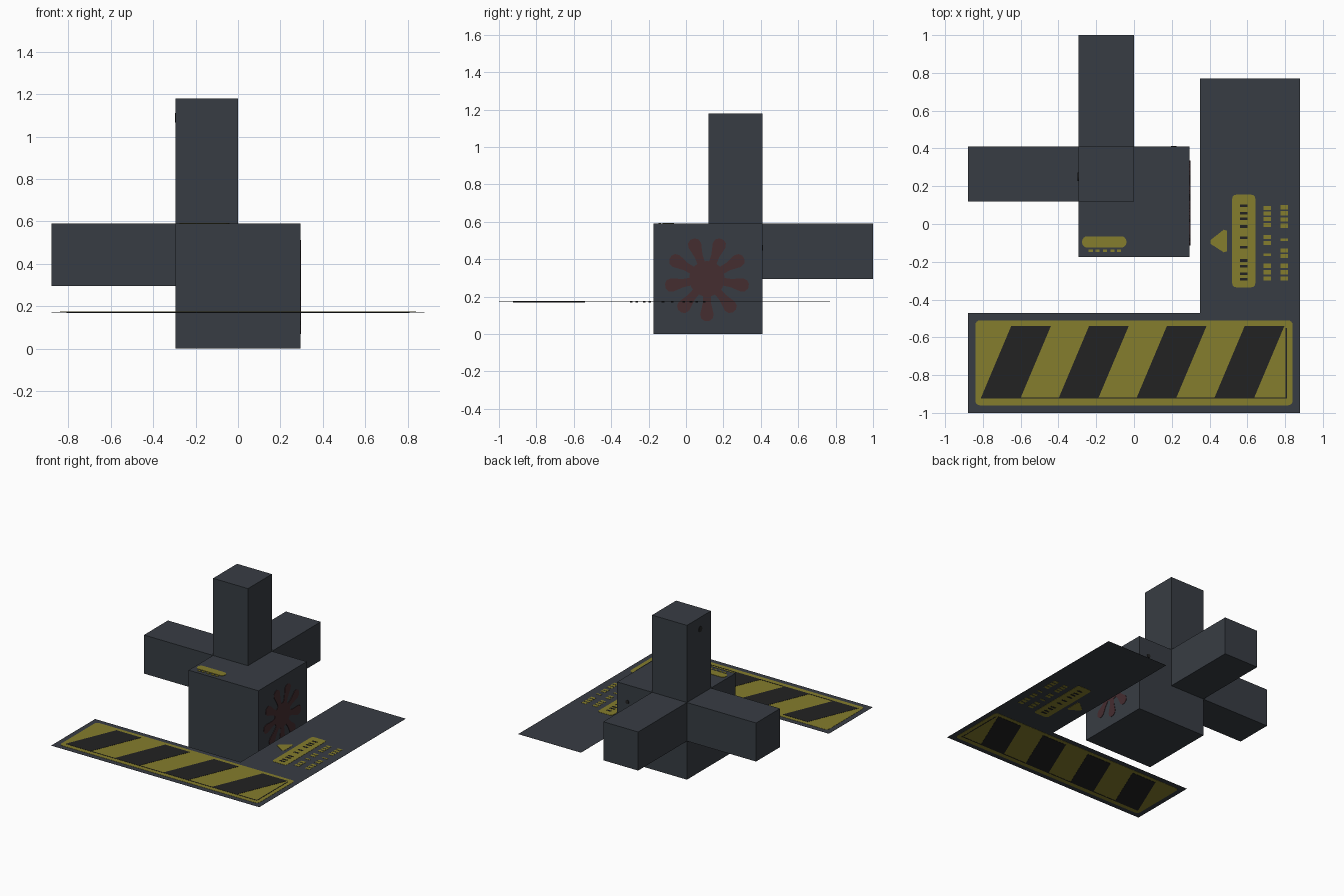
import bpy, math

if "Cube" in bpy.data.objects:
    bpy.data.objects.remove(bpy.data.objects["Cube"])


def material(name, rgb):
    m = bpy.data.materials.new(name)
    m.diffuse_color = (*rgb, 1)
    m.use_nodes = True
    m.node_tree.nodes["Principled BSDF"].inputs["Base Color"].default_value = m.diffuse_color
    return m


GREY = material("slate grey", (0.039, 0.046, 0.057))
YELLOW = material("hazard yellow", (0.235, 0.205, 0.026))
BLACK = material("stripe black", (0.016, 0.016, 0.016))
RED = material("dark red", (0.060, 0.026, 0.030))


def top(u, v, h): return (u, v, h)
def side(u, v, h): return (h, u, v)
def back(u, v, h): return (u, h, v)


def prisms(name, polys, mapping, lo, hi, mat):
    """Extrude flat outlines between two heights along the mapped axis."""
    verts, faces = [], []
    for p in polys:
        b, n = len(verts), len(p)
        verts += [mapping(u, v, lo) for u, v in p]
        verts += [mapping(u, v, hi) for u, v in p]
        rev = mapping is back
        fs = [list(range(b + n - 1, b - 1, -1)), list(range(b + n, b + 2 * n))]
        fs += [[b + i, b + (i + 1) % n, b + n + (i + 1) % n, b + n + i] for i in range(n)]
        faces += [f[::-1] if rev else f for f in fs]
    me = bpy.data.meshes.new(name)
    me.from_pydata(verts, [], faces)
    me.materials.append(mat)
    ob = bpy.data.objects.new(name, me)
    bpy.context.collection.objects.link(ob)
    return ob


def rect(x0, x1, y0, y1):
    return [(x0, y0), (x1, y0), (x1, y1), (x0, y1)]


def rounded(x0, x1, y0, y1, r):
    pts = []
    for cx, cy, a in ((x1 - r, y0 + r, -90), (x1 - r, y1 - r, 0),
                      (x0 + r, y1 - r, 90), (x0 + r, y0 + r, 180)):
        for k in range(5):
            t = math.radians(a + k * 22.5)
            pts.append((cx + r * math.cos(t), cy + r * math.sin(t)))
    return pts


def circle(x, y, r, n=16):
    return [(x + r * math.cos(2 * math.pi * i / n), y + r * math.sin(2 * math.pi * i / n))
            for i in range(n)]


# Main block with three square arms
prisms("main_block", [rect(-.295, .295, -.175, .41)], top, 0, .59, GREY)
prisms("upper_post", [rect(-.295, 0, .12, .41)], top, .59, 1.18, GREY)
prisms("left_arm", [rect(-.88, -.295, .12, .41)], top, .295, .59, GREY)
prisms("back_arm", [rect(-.295, 0, .41, 1.0)], top, .295, .59, GREY)

# Thin L-shaped sheet floating a little above the base
Z = .172
L = [(-.88, -1), (.88, -1), (.88, .77), (.35, .77), (.35, -.47), (-.88, -.47)]
prisms("corner_sheet", [L], top, Z - .0005, Z + .0005, GREY)

# Hazard panel, visible from both sides of the sheet
prisms("hazard_panel", [rounded(-.84, .84, -.96, -.51, .025)], top, Z - .002, Z + .002, YELLOW)
stripes = []
for i in range(4):
    x = -.81 + .412 * i
    stripes.append([(x, -.92), (x + .21, -.92), (x + .37, -.54), (x + .16, -.54)])
prisms("hazard_stripes", stripes, top, Z - .0035, Z + .0035, BLACK)
prisms("panel_lines", [rect(-.81, .81, -.925, -.919), rect(.803, .809, -.919, -.55)],
       top, Z - .0035, Z + .0035, BLACK)

# Marker arrow, bar and broken dashes
prisms("marker_arrow", [[(.405, -.105), (.475, -.15), (.492, -.145), (.492, -.035),
                         (.475, -.03), (.405, -.085)]], top, Z - .002, Z + .002, YELLOW)
prisms("marker_bar", [rounded(.52, .642, -.335, .155, .02)], top, Z - .002, Z + .002, YELLOW)
bar_marks = [rect(.562, .602, y, y + .014)
             for y in (-.30, -.27, -.23, -.20, -.13, -.08, -.02, .02, .05, .09)]
prisms("bar_dashes", bar_marks, top, Z - .0035, Z + .0035, BLACK)
dashes = []
for x0, x1, spans in ((.685, .725, ((-.30, -.20), (-.17, -.15), (-.11, -.05), (-.015, .105))),
                      (.775, .815, ((-.30, -.20), (-.18, -.12), (-.09, -.07), (-.02, .11)))):
    for a, b in spans:
        n = max(1, round((b - a) / .03))
        step = (b - a) / n
        for k in range(n):
            dashes.append(rect(x0, x1, a + k * step, a + k * step + step * .7))
prisms("sheet_dashes", dashes, top, Z - .002, Z + .002, YELLOW)

# Yellow tag on top of the main block
prisms("top_tag", [rounded(-.275, -.04, -.125, -.065, .028)], top, .5895, .593, YELLOW)
prisms("tag_dashes", [rect(x, x + .022, -.148, -.134) for x in (-.24, -.205, -.165, -.125, -.09)],
       top, .5895, .593, YELLOW)

# Red nine-petal splat on the right face
CY, CZ = .112, .295
splat = [circle(CY, CZ, .095, 24)]
outline = [(.06, -.02), (.13, -.022), (.19, -.036), (.213, -.03), (.226, -.012),
           (.226, .012), (.213, .03), (.19, .036), (.13, .022), (.06, .02)]
for i in range(9):
    t = -math.pi / 2 + i * 2 * math.pi / 9
    c, s = math.cos(t), math.sin(t)
    splat.append([(CY + r * c - w * s, CZ + r * s + w * c) for r, w in outline])
prisms("red_splat", splat, side, .2945, .298, RED)

# Small dark dots on the post and the back face
prisms("post_dot", [circle(.25, 1.09, .022)], side, -.298, -.2945, BLACK)
prisms("back_dot", [circle(.21, .46, .015)], back, .4095, .413, BLACK)
